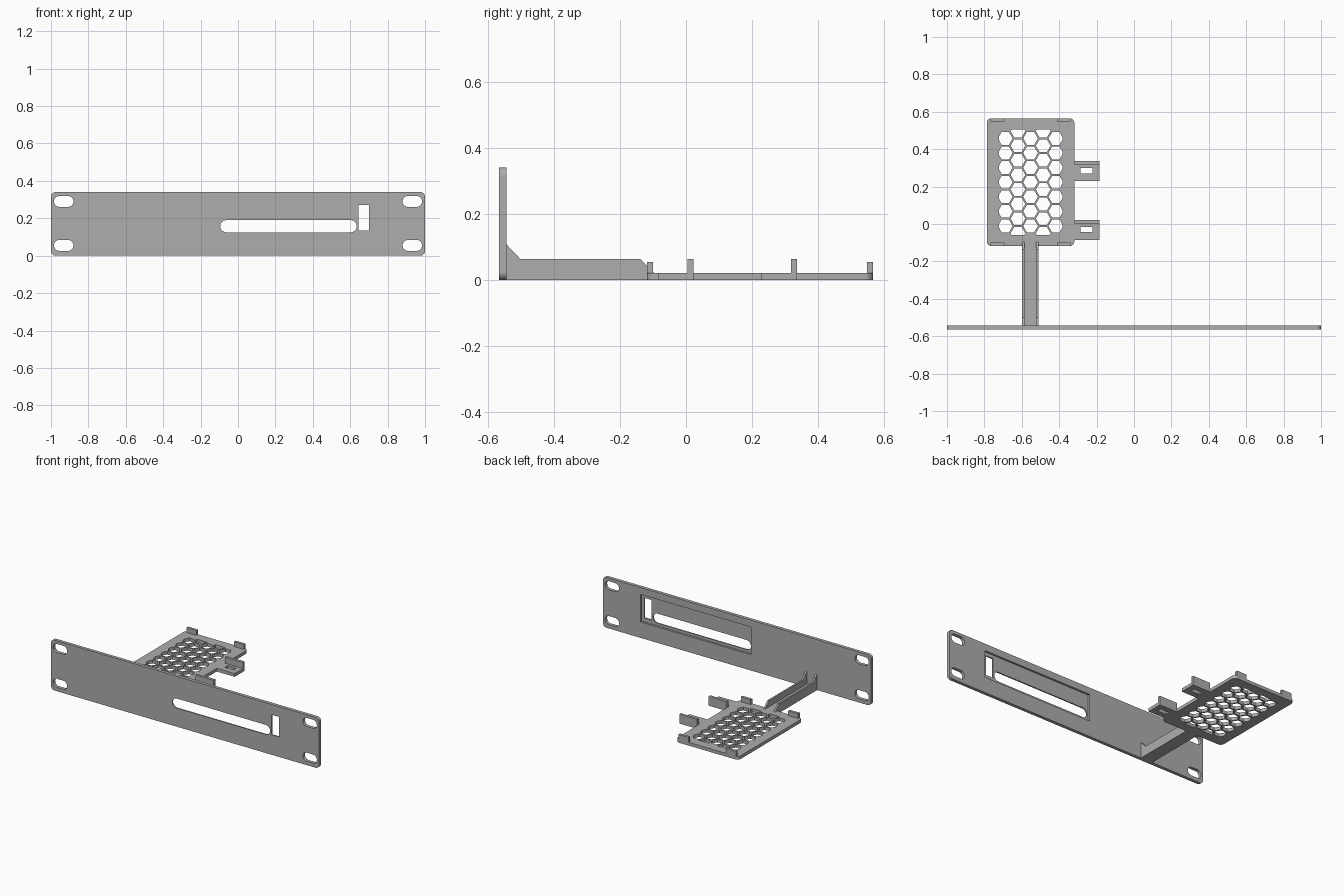
import bpy, bmesh, math
from mathutils import Vector, Matrix

cube = bpy.data.objects.get("Cube")
if cube:
    bpy.data.objects.remove(cube, do_unlink=True)

GREY = (0.42, 0.42, 0.42, 1)
mat = bpy.data.materials.new("grey plastic")
mat.use_nodes = True
mat.diffuse_color = GREY
mat.node_tree.nodes["Principled BSDF"].inputs["Base Color"].default_value = GREY

T = 0.022                                   # sheet thickness
FRONT, BACK = -0.565, 0.565                 # depth limits
UPRIGHT = Matrix.Rotation(math.pi / 2, 4, 'X')   # drawing plane xy -> xz


def rounded(x0, x1, y0, y1, r=0.0, steps=6):
    """Outline of a rectangle with rounded corners."""
    if r == 0:
        return [(x0, y0), (x1, y0), (x1, y1), (x0, y1)]
    pts = []
    corners = [(x1 - r, y1 - r), (x0 + r, y1 - r), (x0 + r, y0 + r), (x1 - r, y0 + r)]
    for q, (cx, cy) in enumerate(corners):
        for i in range(steps + 1):
            a = math.pi / 2 * (q + i / steps)
            pts.append((cx + r * math.cos(a), cy + r * math.sin(a)))
    return pts


def solid(name, outlines, z0, z1, clip=None, matrix=None):
    """Extrude outlines from z0 to z1, optionally trimmed to a rectangle."""
    bm = bmesh.new()
    for pts in outlines:
        bm.faces.new([bm.verts.new((x, y, z0)) for x, y in pts])
    if clip:
        x0, x1, y0, y1 = clip
        for co, no in (((x0, 0, 0), (-1, 0, 0)), ((x1, 0, 0), (1, 0, 0)),
                       ((0, y0, 0), (0, -1, 0)), ((0, y1, 0), (0, 1, 0))):
            bmesh.ops.bisect_plane(bm, geom=bm.verts[:] + bm.edges[:] + bm.faces[:],
                                   plane_co=co, plane_no=no, clear_outer=True)
    ext = bmesh.ops.extrude_face_region(bm, geom=bm.faces[:], use_keep_orig=True)
    moved = [v for v in ext["geom"] if isinstance(v, bmesh.types.BMVert)]
    bmesh.ops.translate(bm, verts=moved, vec=(0, 0, z1 - z0))
    bmesh.ops.recalc_face_normals(bm, faces=bm.faces[:])
    if matrix:
        bmesh.ops.transform(bm, matrix=matrix, verts=bm.verts[:])
    me = bpy.data.meshes.new(name)
    bm.to_mesh(me)
    bm.free()
    me.materials.append(mat)
    ob = bpy.data.objects.new(name, me)
    bpy.context.collection.objects.link(ob)
    return ob


def cut(ob, cutter):
    """Subtract the cutter and discard it."""
    cutter.hide_render = True
    mod = ob.modifiers.new("cut", 'BOOLEAN')
    mod.operation = 'DIFFERENCE'
    mod.solver = 'EXACT'
    mod.object = cutter
    bpy.context.view_layer.objects.active = ob
    bpy.ops.object.modifier_apply(modifier=mod.name)
    bpy.data.objects.remove(cutter, do_unlink=True)


# Front panel: mounting slots, long window, small window, recess behind
panel = solid("front_panel", [rounded(-1, 1, 0, 0.34, 0.025)],
              -FRONT - T, -FRONT, matrix=UPRIGHT)
holes = [rounded(s * 0.932 - 0.052, s * 0.932 + 0.052, z - 0.029, z + 0.029, 0.0285)
         for s in (-1, 1) for z in (0.055, 0.29)]
holes.append(rounded(-0.095, 0.635, 0.125, 0.19, 0.032))
holes.append(rounded(0.645, 0.70, 0.135, 0.27))
cut(panel, solid("panel_holes", holes, 0.5, 0.6, matrix=UPRIGHT))
cut(panel, solid("recess", [rounded(-0.105, 0.72, 0.107, 0.293)],
                 0.5, -FRONT - 0.009, matrix=UPRIGHT))

# Tray with a honeycomb of flat-topped hexagons
X0, X1, Y0 = -0.787, -0.319, -0.118
CX, CY = (X0 + X1) / 2, (Y0 + BACK) / 2
tray = solid("tray", [rounded(X0, X1, Y0, BACK, 0.025)], 0, T)
PITCH, R = 0.078, 0.0393
hexes = []
for col in range(-2, 3):
    odd = col % 2
    for row in range(-4 if odd else -3, 4):
        hx = CX + col * PITCH * math.sqrt(3) / 2
        hy = CY + (row + 0.5 * odd) * PITCH
        hexes.append([(hx + R * math.cos(k * math.pi / 3), hy + R * math.sin(k * math.pi / 3))
                      for k in range(6)])
cut(tray, solid("honeycomb", hexes, -0.05, 0.1,
                clip=(CX - 0.17, CX + 0.17, CY - 0.281, CY + 0.281)))

# Small upright lips at the front and back edges of the tray
for end, y in (("front", Y0), ("back", BACK - 0.018)):
    for side, s in (("right", -1), ("left", 1)):
        x = CX + s * 0.177
        solid(f"{end}_{side}_lip", [rounded(x - 0.037, x + 0.037, y, y + 0.018)], 0.01, 0.055)

# Side arms with a strap slot and an upright wall
for end, y in (("front", 0.022), ("back", 0.336)):
    arm = solid(f"{end}_side_arm", [rounded(X1, -0.185, y - 0.107, y)], 0, T)
    cut(arm, solid("strap_slot", [rounded(-0.286, -0.222, y - 0.066, y - 0.037)], -0.05, 0.1))
    solid(f"{end}_arm_wall", [rounded(X1, -0.185, y - 0.018, y)], T, 0.063)

# Channel beam joining the panel and the tray
BX0, BX1, W = -0.598, -0.511, 0.012
PB = FRONT + T
solid("beam_floor", [rounded(BX0, BX1, PB, Y0)], 0, T)
side = [(PB, 0), (Y0, 0), (Y0, T), (-0.096, T), (-0.137, 0.063), (-0.5, 0.063), (PB, 0.108)]
# Drawing plane xy -> yz, extrusion along x
SIDEWAYS = Matrix(((0, 0, 1, 0), (1, 0, 0, 0), (0, 1, 0, 0), (0, 0, 0, 1)))
for name, x in (("beam_right_wall", BX0), ("beam_left_wall", BX1 - W)):
    solid(name, [side], x, x + W, matrix=SIDEWAYS)
